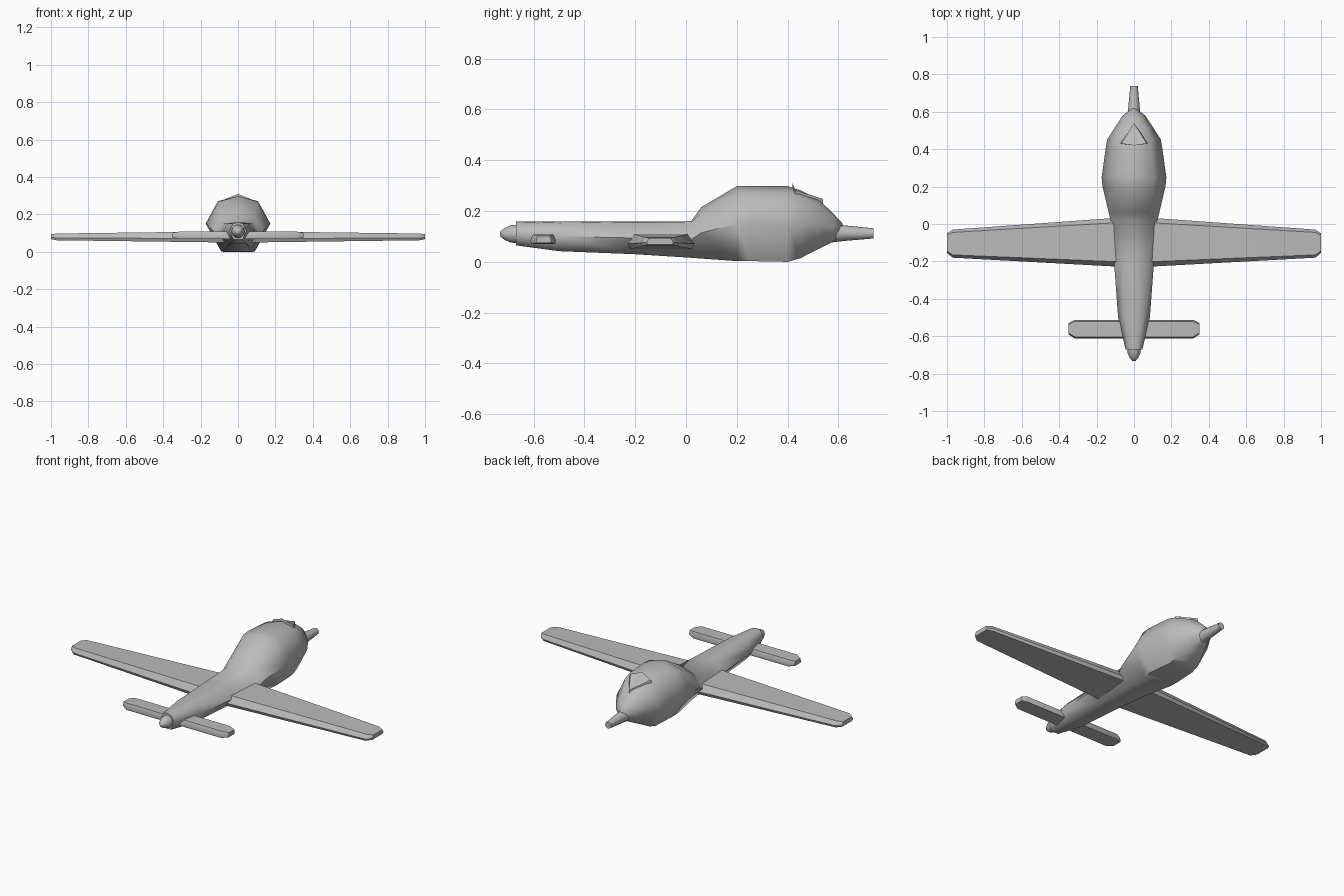
import bpy, bmesh, math

cube = bpy.data.objects.get("Cube")
if cube:
    bpy.data.objects.remove(cube, do_unlink=True)

grey = bpy.data.materials.new("plain_grey")
grey.use_nodes = True
GREY = (0.5, 0.5, 0.5, 1)
grey.diffuse_color = GREY
grey.node_tree.nodes["Principled BSDF"].inputs["Base Color"].default_value = GREY


def loft(name, rings, angle=40):
    """Skin a list of equal-length closed rings and cap both ends."""
    bm = bmesh.new()
    loops = [[bm.verts.new(p) for p in ring] for ring in rings]
    n = len(loops[0])
    for a, b in zip(loops, loops[1:]):
        for i in range(n):
            j = (i + 1) % n
            bm.faces.new((a[i], a[j], b[j], b[i]))
    bm.faces.new(loops[0])
    bm.faces.new(loops[-1])
    bmesh.ops.recalc_face_normals(bm, faces=bm.faces)
    mesh = bpy.data.meshes.new(name)
    bm.to_mesh(mesh)
    bm.free()
    mesh.materials.append(grey)
    obj = bpy.data.objects.new(name, mesh)
    bpy.context.collection.objects.link(obj)
    bpy.ops.object.select_all(action="DESELECT")
    obj.select_set(True)
    bpy.context.view_layer.objects.active = obj
    bpy.ops.object.shade_smooth_by_angle(angle=math.radians(angle))
    return obj


def body_ring(y, w, bottom, top, shoulder):
    """Faceted hull section; shoulder is the drop below the top line."""
    h = top - bottom
    half = [(0.62 * w, top - shoulder * h), (w, bottom + 0.5 * h), (0.52 * w, bottom)]
    pts = [(0, top)] + half + [(-x, z) for x, z in reversed(half)]
    return [(x, y, z) for x, z in pts]


def round_ring(y, r, z, sides=12):
    return [(r * math.cos(math.tau * i / sides), y, z + r * math.sin(math.tau * i / sides))
            for i in range(sides)]


def foil_ring(x, back, front, low, high):
    """Flat-topped wing section with bevelled leading and trailing edges."""
    c = front - back
    mid = low + 0.35 * (high - low)
    return [(x, back, mid), (x, back + 0.1 * c, high), (x, front - 0.1 * c, high),
            (x, front, mid), (x, front - 0.04 * c, low), (x, back + 0.04 * c, low)]


def mirrored_wing(name, stations):
    """Lofts a full span from stations listed from root to tip."""
    left = [foil_ring(*s) for s in stations]
    right = [[(-x, y, z) for x, y, z in ring] for ring in reversed(left)]
    return loft(name, right + left)


# Fuselage: y, half width, bottom, top, shoulder drop
loft("fuselage", [body_ring(*s) for s in (
    (-0.67, 0.045, 0.065, 0.158, 0.08),
    (-0.50, 0.085, 0.042, 0.158, 0.04),
    (-0.20, 0.107, 0.030, 0.158, 0.03),
    (0.02, 0.125, 0.016, 0.160, 0.03),
    (0.06, 0.135, 0.013, 0.215, 0.12),
    (0.20, 0.168, 0.003, 0.298, 0.10),
    (0.25, 0.173, 0.003, 0.298, 0.09),
    (0.40, 0.152, 0.0, 0.298, 0.09),
    (0.45, 0.144, 0.014, 0.282, 0.09),
    (0.52, 0.100, 0.050, 0.248, 0.09),
    (0.58, 0.060, 0.080, 0.190, 0.09),
    (0.617, 0.012, 0.105, 0.150, 0.09),
)], 60)

# Nose spinner
loft("spinner", [round_ring(y, r, 0.11) for y, r in (
    (-0.66, 0.037), (-0.69, 0.034), (-0.715, 0.023), (-0.732, 0.009))], 60)

# Tail boom behind the cabin
loft("tail_boom", [round_ring(y, r, z) for y, r, z in (
    (0.53, 0.042, 0.113), (0.62, 0.031, 0.113), (0.738, 0.020, 0.112))])

# Main wing with clipped tips
mirrored_wing("main_wing", (
    (0.05, -0.23, 0.036, 0.050, 0.110),
    (0.97, -0.18, -0.03, 0.062, 0.098),
    (1.00, -0.155, -0.05, 0.068, 0.094)))

# Small forward plane with clipped tips
mirrored_wing("small_plane", (
    (0.03, -0.613, -0.512, 0.070, 0.108),
    (0.315, -0.613, -0.512, 0.070, 0.108),
    (0.35, -0.59, -0.53, 0.075, 0.102)))

# Raised triangular hatch on the rear of the cabin roof
hatch = [(-0.075, 0.43, 0.266), (0, 0.42, 0.292), (0.075, 0.43, 0.266), (0, 0.54, 0.230)]
loft("roof_hatch", [hatch, [(x * 0.9, y, z + 0.017) for x, y, z in hatch]], 30)
